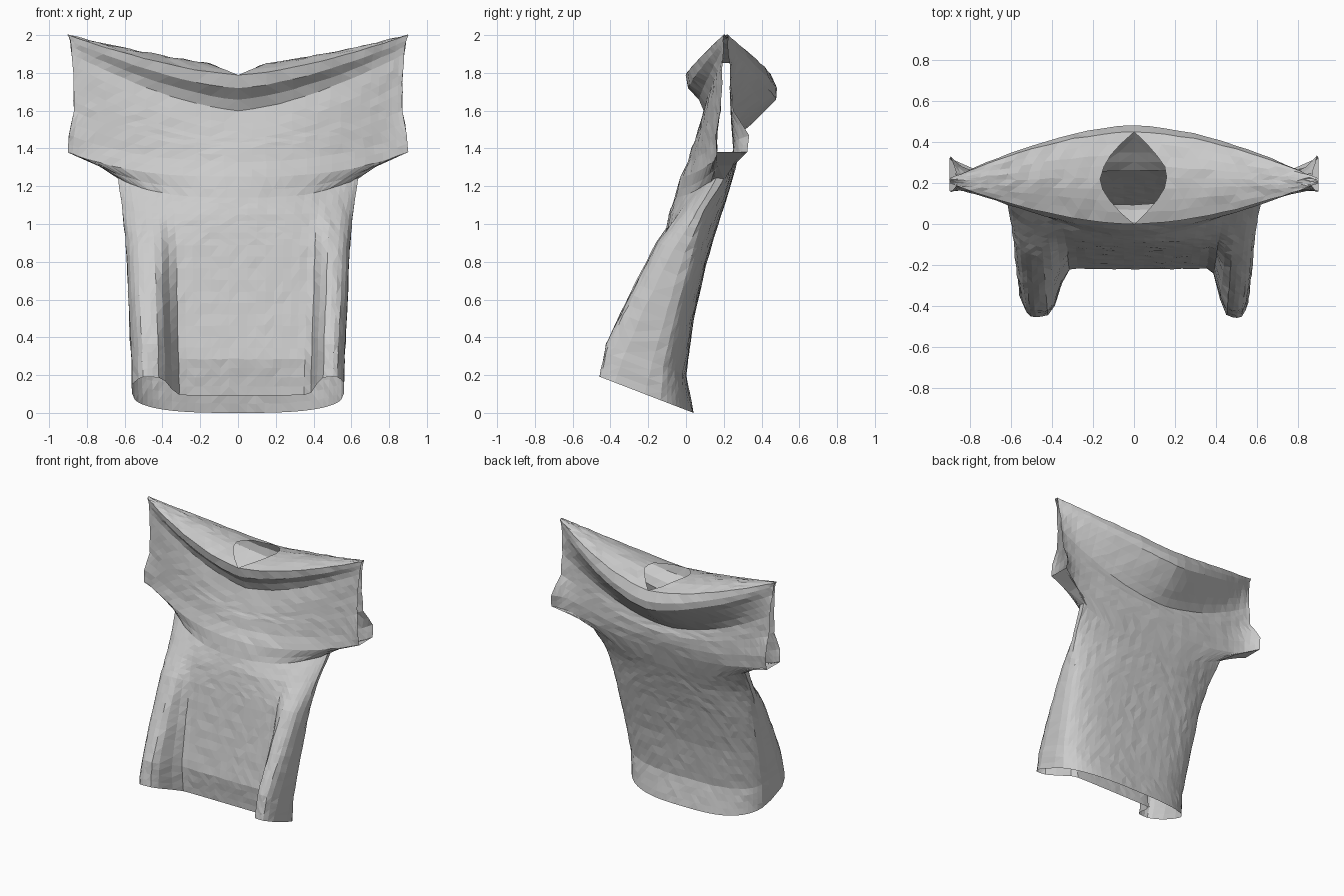
import bpy, bmesh, math, random

random.seed(4)
cube = bpy.data.objects.get("Cube")
if cube:
    bpy.data.objects.remove(cube, do_unlink=True)

# Cloth sections: middle height, side height, half width, side y, front y, back y,
# hem fold, cuff flare
SECTIONS = [
    (0, 0, .56, -.23, -.2, .04, .24, 0),
    (.2, .2, .565, -.19, -.22, 0, .21, 0),
    (.5, .5, .58, -.11, -.17, .04, .14, 0),
    (.8, .8, .59, -.02, -.12, .11, .06, 0),
    (1, 1.05, .61, .08, -.09, .17, .01, 0),
    (1.12, 1.24, .635, .18, -.06, .21, 0, .01),
    (1.18, 1.31, .74, .2, -.05, .23, 0, .04),
    (1.25, 1.38, .9, .22, -.03, .25, 0, .09),
    (1.33, 1.47, .895, .22, .01, .27, 0, .1),
    (1.4, 1.6, .87, .21, .03, .275, 0, .03),
    (1.45, 1.75, .87, .21, .05, .26, 0, .015),
    (1.53, 1.84, .875, .21, .075, .35, 0, .01),
    (1.6, 1.9, .88, .21, .095, .42, 0, 0),
    (1.66, 1.94, .885, .21, .07, .475, 0, 0),
    (1.72, 1.97, .89, .21, .01, .48, 0, 0),
    (1.79, 2, .9, .21, 0, .45, 0, 0),
]
ARMPIT = 1.25
COLS = 32
us = [math.sin(math.pi * (i / COLS - .5)) * .6 + (2 * i / COLS - 1) * .4
      for i in range(COLS + 1)]


def mix(a, b, t):
    return a + (b - a) * t


def clamp(v):
    return max(0, min(1, v))


def cloth_point(row, u, back):
    """Point on the front or back panel; u runs from -1 to 1 across it."""
    z, side_z, w, s, f, b, fold, flare = row
    a = min(1, abs(u))
    upper = clamp((z - .8) / .4)
    p, q = mix(3, 1.7, upper), mix(.45, 1, upper)
    shape = (1 - a ** p) ** q
    gap = .012
    if back:
        y = mix(s + gap, b, shape) + flare * a ** 12
    else:
        centre, spread = (.87, .15) if u > 0 else (.82, .19)
        y = mix(s - gap, f, shape) - flare * .5 * a ** 12
        y -= fold * math.exp(-((a - centre) / spread) ** 4)
    tilt = .385 * clamp((1.2 - z) / .4)
    sag = mix(3, 1.5, clamp((z - 1.2) / .3))
    return [u * w, y, mix(z, side_z, a ** sag) + tilt * (b - y)]


# Subdivide the sections into evenly spaced rows
rows = []
for lo, hi in zip(SECTIONS, SECTIONS[1:]):
    steps = max(1, round((hi[1] - lo[1]) / .055))
    rows += [[mix(a, b, k / steps) for a, b in zip(lo, hi)] for k in range(steps)]
rows.append(list(SECTIONS[-1]))

bm = bmesh.new()


def add(p, jitter=.0025):
    return bm.verts.new([c + random.uniform(-jitter, jitter) for c in p])


def panel(is_back):
    return [[add(cloth_point(r, u, is_back), .0025 if r[0] else 0) for u in us]
            for r in rows]


# Front and back panels, joined at the sides below the cuffs
front, back = panel(False), panel(True)
for j in range(len(rows) - 1):
    for i in range(COLS):
        bm.faces.new((front[j][i], front[j][i + 1], front[j + 1][i + 1], front[j + 1][i]))
        bm.faces.new((back[j][i + 1], back[j][i], back[j + 1][i], back[j + 1][i + 1]))
    if rows[j + 1][0] < ARMPIT + .01:
        for i, flip in ((0, 1), (COLS, -1)):
            ring = (back[j][i], front[j][i], front[j + 1][i], back[j + 1][i])
            bm.faces.new(ring[::flip])

# Shoulder tops, bowed apart at the middle to leave the neck opening
STEPS = 8
mid = COLS // 2
for side in (-1, 1):
    index = [mid + side * k for k in range(mid + 1)]
    grid = []
    for t in [k / STEPS for k in range(STEPS + 1)]:
        if t == 0:
            grid.append([front[-1][i] for i in index])
        elif t == 1:
            grid.append([back[-1][i] for i in index])
        else:
            line = []
            for i in index:
                hole = .18 * math.sin(math.pi * t)
                u = side * mix(hole, 1, abs(us[i]))
                a, b = (cloth_point(rows[-1], u, k) for k in (False, True))
                p = [mix(m, n, t) for m, n in zip(a, b)]
                p[2] += .05 * math.sin(math.pi * t) * (1 - u * u)
                line.append(add(p, .004))
            grid.append(line)
    for lo, hi in zip(grid, grid[1:]):
        for k in range(mid):
            quad = (lo[k], lo[k + 1], hi[k + 1], hi[k])
            bm.faces.new(quad[::side])

# Faceted cloth triangles
bmesh.ops.triangulate(bm, faces=bm.faces[:])
mesh = bpy.data.meshes.new("shirt")
bm.to_mesh(mesh)
bm.free()
shirt = bpy.data.objects.new("shirt", mesh)
bpy.context.collection.objects.link(shirt)

# Plain cloth colour
cloth = bpy.data.materials.new("light grey cloth")
cloth.use_nodes = True
grey = (.6, .6, .6, 1)
cloth.diffuse_color = grey
cloth.node_tree.nodes["Principled BSDF"].inputs["Base Color"].default_value = grey
mesh.materials.append(cloth)
